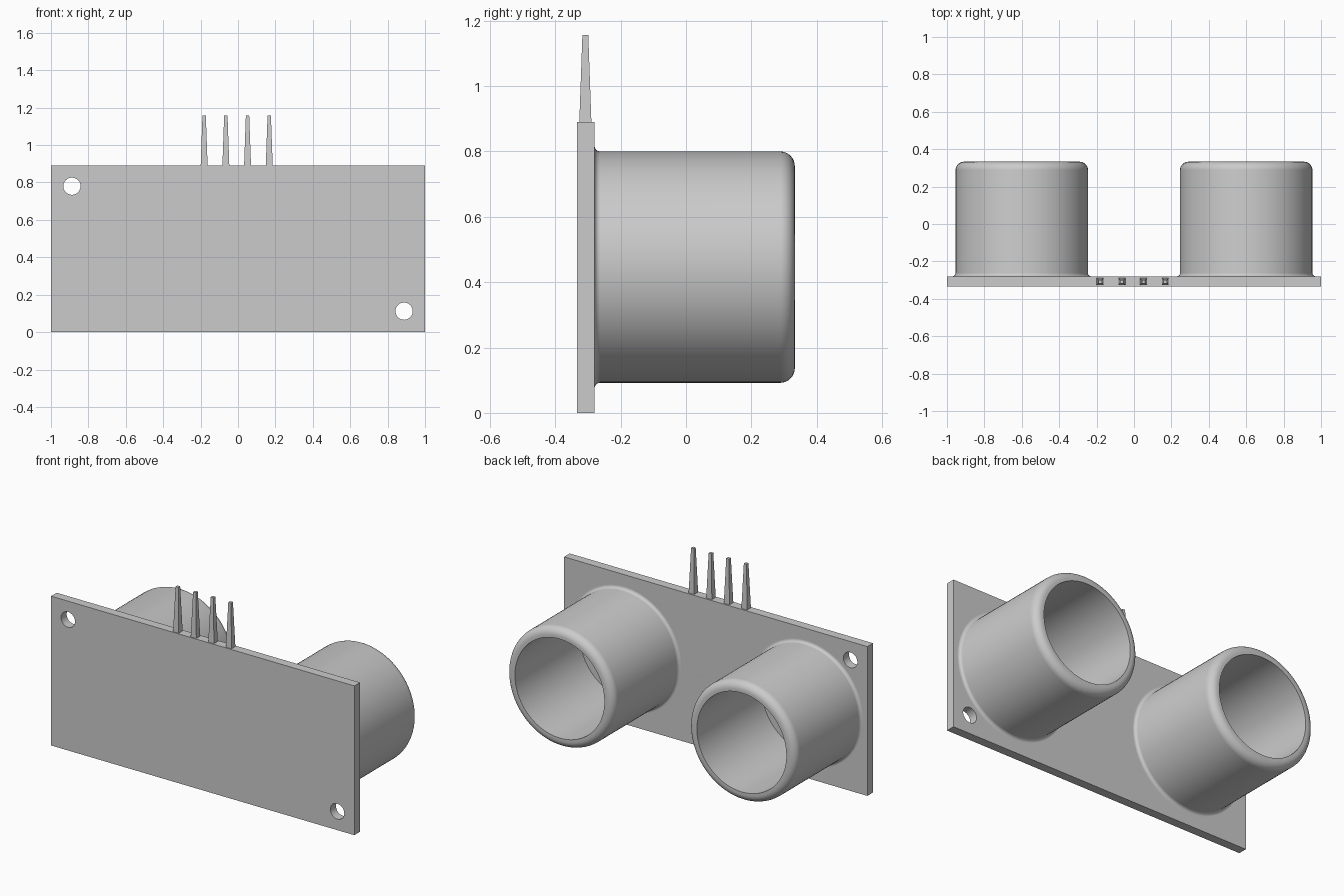
import bpy, bmesh, math
from mathutils import Matrix, Vector

if "Cube" in bpy.data.objects:
    bpy.data.objects.remove(bpy.data.objects["Cube"])

WIDTH, HEIGHT = 2.0, 0.89
FRONT, BACK, TIP = -0.333, -0.28, 0.333
TUBE_Z, OUTER, INNER = 0.446, 0.354, 0.295

grey = bpy.data.materials.new("plain_grey")
grey.use_nodes = True
colour = (0.6, 0.6, 0.6, 1)
grey.diffuse_color = colour
grey.node_tree.nodes["Principled BSDF"].inputs["Base Color"].default_value = colour


def finish(obj):
    obj.data.materials.append(grey)
    bpy.ops.object.select_all(action='DESELECT')
    obj.select_set(True)
    bpy.context.view_layer.objects.active = obj
    bpy.ops.object.shade_smooth_by_angle(angle=math.radians(30))


def make(name, bm):
    bmesh.ops.recalc_face_normals(bm, faces=bm.faces)
    mesh = bpy.data.meshes.new(name)
    bm.to_mesh(mesh)
    bm.free()
    obj = bpy.data.objects.new(name, mesh)
    bpy.context.collection.objects.link(obj)
    finish(obj)


def arc(r, y, radius, start, end, steps=8):
    """Points on a quarter round in the (radius, depth) plane."""
    angles = [math.radians(start + (end - start) * i / steps) for i in range(steps + 1)]
    return [(r + radius * math.cos(a), y + radius * math.sin(a)) for a in angles]


# Circuit board: an extruded outline with two mounting holes
curve = bpy.data.curves.new("circuit_board", 'CURVE')
curve.dimensions = '2D'
curve.fill_mode = 'BOTH'
curve.extrude = (BACK - FRONT) / 2


def outline(points):
    spline = curve.splines.new('POLY')
    spline.points.add(len(points) - 1)
    for p, (x, z) in zip(spline.points, points):
        p.co = (x, z, 0, 1)
    spline.use_cyclic_u = True


w = WIDTH / 2
outline([(-w, 0), (w, 0), (w, HEIGHT), (-w, HEIGHT)])
for hx, hz in ((-0.888, 0.78), (0.888, 0.112)):
    turns = [math.tau * i / 48 for i in range(48)]
    outline([(hx + 0.046 * math.cos(a), hz + 0.046 * math.sin(a)) for a in turns])

source = bpy.data.objects.new("board_outline", curve)
bpy.context.collection.objects.link(source)
bpy.context.view_layer.update()
evaluated = source.evaluated_get(bpy.context.evaluated_depsgraph_get())
bm = bmesh.new()
bm.from_mesh(bpy.data.meshes.new_from_object(evaluated))
bpy.data.objects.remove(source)
bmesh.ops.remove_doubles(bm, verts=bm.verts, dist=1e-5)
place = Matrix.Translation((0, (FRONT + BACK) / 2, 0)) @ Matrix.Rotation(math.pi / 2, 4, 'X')
bmesh.ops.transform(bm, matrix=place, verts=bm.verts)
make("circuit_board", bm)

# Sensor tubes: a lathed wall with a base fillet and a rounded rim
FILLET, ROUND = 0.018, 0.045
profile = arc(OUTER + FILLET, BACK + FILLET, FILLET, 270, 180)
profile += arc(OUTER - ROUND, TIP - ROUND, ROUND, 0, 90)
profile += [(INNER, TIP), (INNER, BACK)]
for side, x in (("right", -0.6), ("left", 0.6)):
    bm = bmesh.new()
    verts = [bm.verts.new((x + r, y, TUBE_Z)) for r, y in profile]
    edges = [bm.edges.new(pair) for pair in zip(verts, verts[1:])]
    bmesh.ops.spin(bm, geom=verts + edges, cent=(x, 0, TUBE_Z), axis=(0, 1, 0),
                   angle=math.tau, steps=96, use_merge=True)
    bmesh.ops.remove_doubles(bm, verts=bm.verts, dist=1e-5)
    make(f"{side}_sensor_tube", bm)

# Connector pins: tapered square posts along the top edge
PIN_HEIGHT = 0.267
for i in range(4):
    bm = bmesh.new()
    bmesh.ops.create_cone(bm, cap_ends=True, segments=4, depth=PIN_HEIGHT,
                          radius1=0.037 / math.sqrt(2), radius2=0.018 / math.sqrt(2))
    spin = Matrix.Rotation(math.pi / 4, 4, 'Z')
    centre = Vector((-0.181 + 0.116 * i, -0.308, HEIGHT + PIN_HEIGHT / 2))
    bmesh.ops.transform(bm, matrix=Matrix.Translation(centre) @ spin, verts=bm.verts)
    make(f"connector_pin_{i + 1}", bm)
